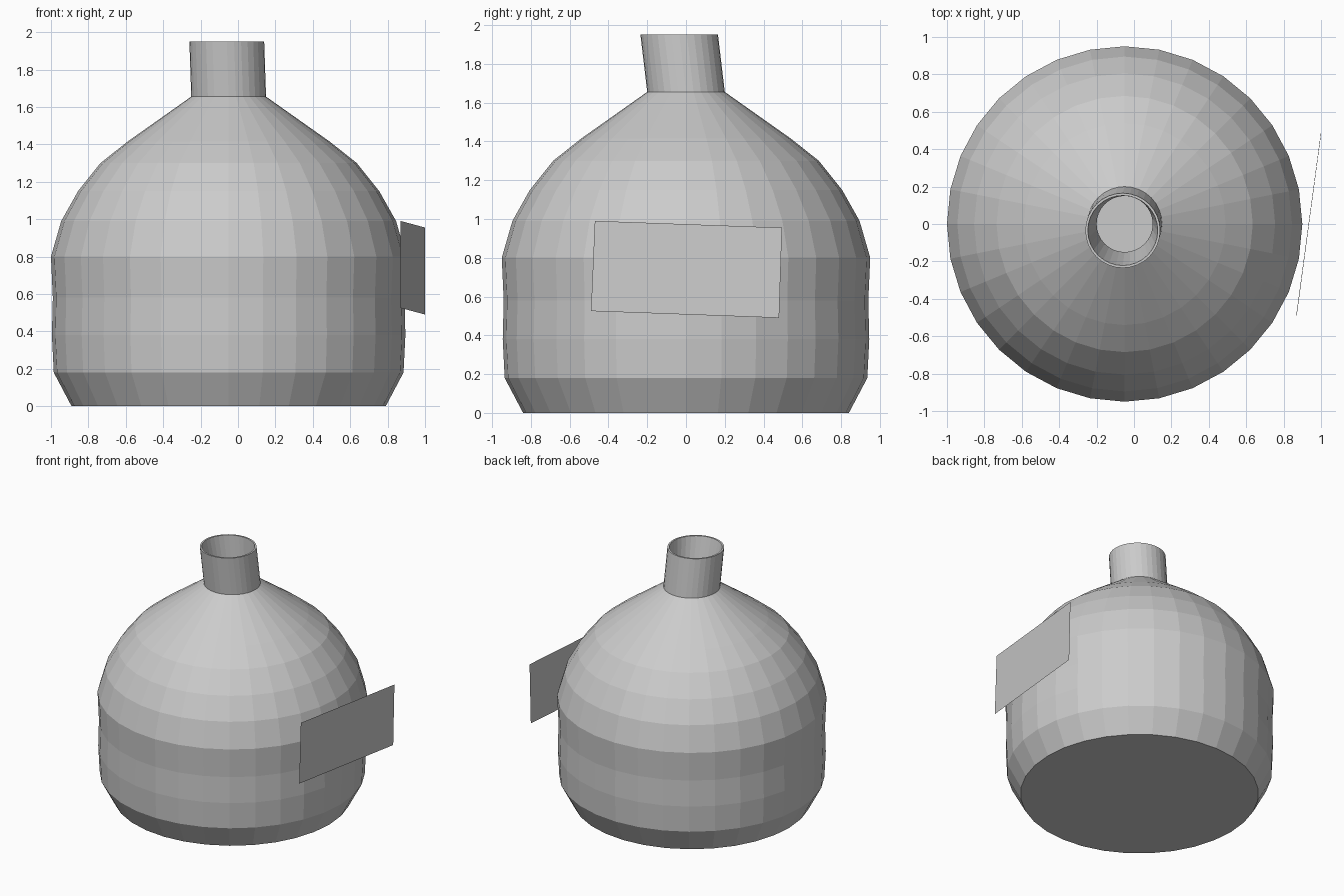
import bpy, bmesh, math

if "Cube" in bpy.data.objects:
    bpy.data.objects.remove(bpy.data.objects["Cube"])

SIDES = 32
CX, CY = -0.05, 0.0


def material(name, c):
    m = bpy.data.materials.new(name)
    m.diffuse_color = (c, c, c, 1)
    m.use_nodes = True
    m.node_tree.nodes["Principled BSDF"].inputs["Base Color"].default_value = m.diffuse_color
    return m


grey = material("light grey", 0.6)


def finish(name, bm):
    me = bpy.data.meshes.new(name)
    bm.to_mesh(me)
    bm.free()
    me.materials.append(grey)
    ob = bpy.data.objects.new(name, me)
    bpy.context.collection.objects.link(ob)
    return ob


# Flask: outer wall up to the tilted neck, over the lip, and down the inside
outer = [(0.84, 0), (0.935, 0.18), (0.945, 0.38), (0.94, 0.58), (0.95, 0.80),
         (0.895, 0.99), (0.805, 1.15), (0.685, 1.30), (0.54, 1.415), (0.2, 1.655)]
lip = [(0.2, 1.95), (0.187, 1.95)]
inner = [(0.15, 1.64)] + [(r - 0.025, max(z - 0.015, 0.02)) for r, z in reversed(outer[:-1])]

bm = bmesh.new()
rings = []
for r, z in outer + lip + inner:
    t = max(0, (z - 1.655) / 0.295)          # the neck leans forward
    x0, y0 = CX - 0.01 * t, CY - 0.035 * t
    rings.append([bm.verts.new((x0 + r * math.cos(a), y0 + r * math.sin(a), z))
                  for a in (2 * math.pi * i / SIDES for i in range(SIDES))])
for lo, hi in zip(rings, rings[1:]):
    for i in range(SIDES):
        j = (i + 1) % SIDES
        bm.faces.new((lo[i], lo[j], hi[j], hi[i]))
bm.faces.new(rings[0][::-1])                 # underside
bm.faces.new(rings[-1])                      # inside floor
finish("flask", bm)

# Label: a flat tilted sheet beside the flask
bm = bmesh.new()
corners = [(0.87, -0.49, 0.525), (1.0, 0.48, 0.49), (1.0, 0.495, 0.955), (0.87, -0.47, 0.99)]
bm.faces.new([bm.verts.new(c) for c in corners])
finish("label", bm)
